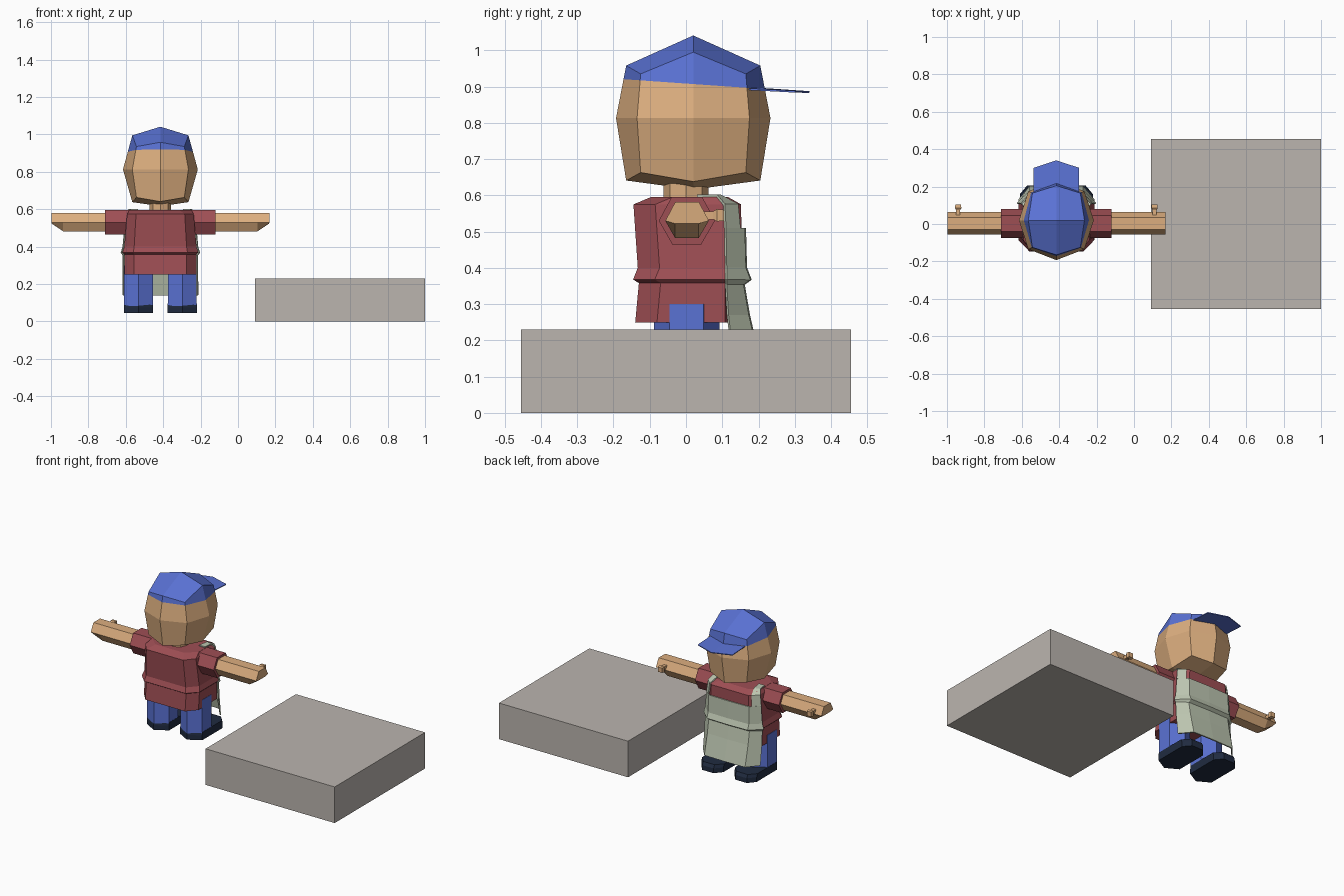
import bpy, bmesh, math
from mathutils import Vector

if "Cube" in bpy.data.objects:
    bpy.data.objects.remove(bpy.data.objects["Cube"])

CX = -0.415  # centre line of the figure


def material(name, rgb):
    m = bpy.data.materials.new(name)
    lin = [(c / 255 / 12.92) if c < 11 else ((c / 255 + 0.055) / 1.055) ** 2.4 for c in rgb]
    m.diffuse_color = (*lin, 1)
    m.use_nodes = True
    m.node_tree.nodes["Principled BSDF"].inputs["Base Color"].default_value = m.diffuse_color
    return m


SKIN = material("skin tan", (220, 174, 127))
RED = material("shirt red", (158, 78, 84))
BLUE = material("denim blue", (90, 114, 212))
GREEN = material("apron pale green", (188, 197, 176))
NAVY = material("shoe navy", (32, 43, 64))
GREY = material("block grey", (187, 181, 175))


def finish(bm, name, *mats):
    bmesh.ops.recalc_face_normals(bm, faces=bm.faces)
    me = bpy.data.meshes.new(name)
    bm.to_mesh(me)
    bm.free()
    for m in mats:
        me.materials.append(m)
    ob = bpy.data.objects.new(name, me)
    ob.location.x = CX
    bpy.context.collection.objects.link(ob)
    return ob


def loft(name, rings, mat, closed=True):
    """Skin a list of rings; closed rings get end caps, open ones make a sheet."""
    bm = bmesh.new()
    rows = [[bm.verts.new(p) for p in r] for r in rings]
    n = len(rows[0])
    for a, b in zip(rows, rows[1:]):
        for i in range(n if closed else n - 1):
            j = (i + 1) % n
            bm.faces.new((a[i], a[j], b[j], b[i]))
    if closed:
        bm.faces.new(rows[0])
        bm.faces.new(rows[-1])
    return finish(bm, name, mat)


def thicken(ob, t):
    mod = ob.modifiers.new("thickness", "SOLIDIFY")
    mod.thickness = t
    mod.offset = 0


# Stone block
bm = bmesh.new()
bmesh.ops.create_cube(bm, size=1)
block = finish(bm, "block", GREY)
block.scale = (0.91, 0.91, 0.23)
block.location = (0.545, 0, 0.115)

# Head: faceted 26-point ball, upper part coloured as the cap
bm = bmesh.new()
bmesh.ops.create_cube(bm, size=2)
bmesh.ops.subdivide_edges(bm, edges=bm.edges[:], cuts=1, use_grid_fill=True)
for v in bm.verts:
    x, y, z = (round(c) for c in v.co)
    k = abs(x) + abs(y) + abs(z) - 1
    up = (0.228, 0.182 if x else 0.145, 0.122)[k]
    down = (0.197, 0.172 if y else 0.175, 0.15)[k]
    v.co = (x * (0.2, 0.15, 0.128)[k],
            0.02 + y * (0.213, 0.185 if z else 0.155, 0.145)[k],
            0.813 + z * (up if z > 0 else down))
brow, tilt = Vector((0, 0.02, 0.907)), Vector((0, 0.07, 1))
bmesh.ops.bisect_plane(bm, geom=bm.verts[:] + bm.edges[:] + bm.faces[:],
                       plane_co=brow, plane_no=tilt)
for f in bm.faces:
    f.material_index = int((f.calc_center_median() - brow).dot(tilt) > 0)
finish(bm, "head_and_cap", SKIN, BLUE)

# Cap brim
brim = loft("cap_brim", [[(-0.122, 0.15, 0.894), (0, 0.16, 0.897), (0.122, 0.15, 0.894)],
                         [(-0.122, 0.30, 0.886), (0, 0.34, 0.885), (0.122, 0.30, 0.886)]],
            BLUE, closed=False)
thicken(brim, 0.005)

# Neck
loft("neck", [[(0.057 * math.cos(a), 0.062 * math.sin(a), z)
               for a in (math.tau * i / 8 for i in range(8))] for z in (0.57, 0.68)], SKIN)


# Shirt: eight-sided body with a lip at the waist
def body_ring(z, w, fx, yb, ys, yf):
    half = [(fx, yb), (w, yb + 0.06), (w, ys), (fx, yf)]
    return [(x, y, z) for x, y in half] + [(-x, y, z) for x, y in reversed(half)]


loft("shirt", [body_ring(*r) for r in (
    (0.25, 0.192, 0.14, -0.140, 0.108, 0.135),
    (0.358, 0.192, 0.14, -0.130, 0.108, 0.146),
    (0.368, 0.203, 0.145, -0.146, 0.108, 0.166),
    (0.40, 0.193, 0.14, -0.133, 0.108, 0.154),
    (0.575, 0.178, 0.13, -0.145, 0.105, 0.152),
    (0.596, 0.165, 0.10, -0.095, 0.085, 0.115))], RED)

# Apron: sheet wrapped round the front, then a strap over each shoulder
apron = loft("apron", [[(-w, ys, z), (-0.142, yf, z), (0, yf + 0.003, z), (0.142, yf, z), (w, ys, z)]
                       for z, w, ys, yf in (
    (0.51, 0.19, 0.108, 0.159), (0.40, 0.20, 0.11, 0.162), (0.368, 0.21, 0.11, 0.175),
    (0.355, 0.20, 0.11, 0.156), (0.27, 0.20, 0.115, 0.17), (0.14, 0.20, 0.13, 0.20))],
    GREEN, closed=False)
thicken(apron, 0.007)

# Hexagonal sections for sleeve and arm, as (y, z)
SLEEVE = [(-0.075, 0.53), (-0.04, 0.595), (0.045, 0.595), (0.08, 0.53), (0.042, 0.465), (-0.038, 0.465)]
ARM = [(-0.057, 0.53), (-0.03, 0.581), (0.036, 0.581), (0.063, 0.53), (0.035, 0.482), (-0.03, 0.482)]
HEX = [(0, -0.088), (0.077, -0.045), (0.077, 0.048), (0, 0.093), (-0.077, 0.048), (-0.077, -0.045)]
SHOE = [(0, -0.09), (0.078, -0.046), (0.078, 0.16), (0.04, 0.205), (-0.04, 0.205), (-0.078, 0.16), (-0.078, -0.046)]

for s, side in ((-1, "left"), (1, "right")):
    strap = loft("apron_strap_" + side, [
        [(s * 0.191, 0.108, 0.51), (s * 0.15, 0.148, 0.51)],
        [(s * 0.183, 0.105, 0.575), (s * 0.145, 0.142, 0.575)],
        [(s * 0.168, 0.085, 0.599), (s * 0.13, 0.095, 0.599)],
        [(s * 0.160, 0.03, 0.599), (s * 0.12, 0.03, 0.599)]], GREEN, closed=False)
    thicken(strap, 0.007)
    loft("sleeve_" + side, [[(s * x, y, z) for y, z in SLEEVE] for x in (0.12, 0.296)], RED)
    # Forearm with a fingertip sloping up underneath
    arm = [[(s * x, y, z) for y, z in ARM] for x in (0.28, 0.52)]
    arm.append([(s * 0.583, y, max(z, 0.528)) for y, z in ARM])
    arm[-1][4] = (s * 0.58, 0.035, 0.522)
    arm[-1][5] = (s * 0.58, -0.03, 0.522)
    loft("arm_" + side, arm, SKIN)
    loft("thumb_" + side, [[(s * (0.525 + dx * r), y, 0.545 + dz * r)
                            for dx, dz in ((-1, -1), (1, -1), (1, 1), (-1, 1))]
                           for y, r in ((0.03, 0.011), (0.075, 0.011), (0.085, 0.017), (0.105, 0.015))], SKIN)
    # Leg and shoe
    lx = s * 0.117
    loft("leg_" + side, [[(lx + x, y, z) for x, y in HEX] for z in (0.08, 0.30)], BLUE)
    loft("shoe_" + side, [[(lx + x, y * k, z) for x, y in SHOE]
                          for z, k in ((0.045, 1), (0.075, 1), (0.095, 0.95))], NAVY)
